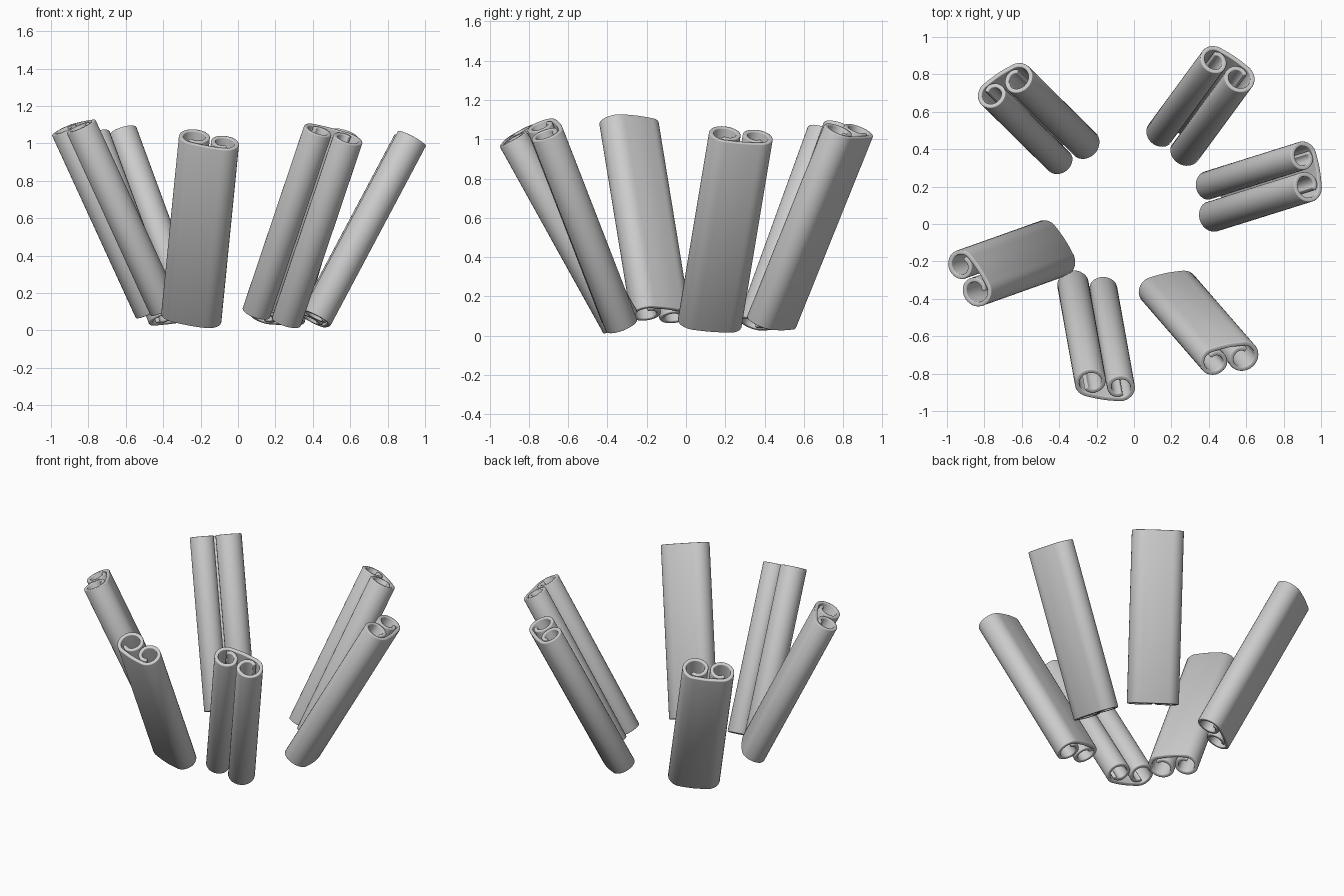
import bpy, bmesh, math
from mathutils import Vector, Matrix

cube = bpy.data.objects.get("Cube")
if cube:
    bpy.data.objects.remove(cube, do_unlink=True)

bark = bpy.data.materials.new("light_grey_bark")
bark.use_nodes = True
bark.diffuse_color = (0.6, 0.6, 0.6, 1)
bark.node_tree.nodes["Principled BSDF"].inputs["Base Color"].default_value = bark.diffuse_color

WALL = 0.024    # bark thickness
BACK = -0.07    # depth of the nearly flat back


def curl(radius, side):
    """Half of the scroll centreline, from the back round into the hook."""
    cx, cy = radius + WALL / 2, BACK + radius
    points = []
    for i in range(33):
        a = -90 + 390 * i / 32
        shrink = max(0, (a - 150) / 150)
        r = radius * (1 - 0.5 * shrink)
        points.append(Vector((side * (cx + r * math.cos(math.radians(a))) + 0.006,
                              cy + r * math.sin(math.radians(a)))))
    return points


# Double scroll cross-section: left curl, bulged back, right curl
left, right = curl(0.073, -1), curl(0.067, 1)
back = []
for i in range(1, 8):
    t = i / 8
    p = left[0].lerp(right[0], t)
    back.append(p - Vector((0, 0.005 * math.sin(math.pi * t))))
centreline = left[::-1] + back + right


def offset(points, distance):
    result = []
    for i, p in enumerate(points):
        tangent = (points[min(i + 1, len(points) - 1)] - points[max(i - 1, 0)]).normalized()
        result.append(p + Vector((-tangent.y, tangent.x)) * distance)
    return result


outline = offset(centreline, WALL / 2), offset(centreline, -WALL / 2)


def quill(name, bottom, top, across):
    """Extrude the scroll from bottom to top; across is its width direction in plan."""
    bottom, top = Vector(bottom), Vector(top)
    w = (top - bottom).normalized()
    u = Vector((*across, -(across[0] * w.x + across[1] * w.y) / w.z)).normalized()
    frame = Matrix((u, w.cross(u), w)).transposed().to_4x4()
    frame.translation = bottom
    length = (top - bottom).length

    bm = bmesh.new()
    rings = [[bm.verts.new((p.x, p.y, z)) for p in line]
             for line, z in ((outline[0], 0), (outline[1], 0),
                             (outline[1], length), (outline[0], length))]
    for a, b in zip(rings, rings[1:] + rings[:1]):
        for i in range(len(a) - 1):
            bm.faces.new((a[i], a[i + 1], b[i + 1], b[i]))
    for i in (0, -1):
        bm.faces.new([ring[i] for ring in rings])
    bmesh.ops.recalc_face_normals(bm, faces=bm.faces)
    # Softened rims
    rims = [e for e in bm.edges if e.calc_face_angle(0) > math.radians(60)]
    bmesh.ops.bevel(bm, geom=rims, offset=0.005, segments=2, profile=0.5, affect='EDGES')

    mesh = bpy.data.meshes.new(name)
    bm.to_mesh(mesh)
    bm.free()
    mesh.materials.append(bark)
    obj = bpy.data.objects.new(name, mesh)
    obj.matrix_world = frame
    bpy.context.collection.objects.link(obj)
    bpy.ops.object.select_all(action='DESELECT')
    obj.select_set(True)
    bpy.context.view_layer.objects.active = obj
    bpy.ops.object.shade_smooth_by_angle(angle=math.radians(50))


# Ring of six sticks leaning outward
quill("front_stick", (-0.25, -0.335, 0.065), (-0.155, -0.865, 1.02), (0.98, -0.15))
quill("left_stick", (0.41, 0.12, 0.06), (0.92, 0.28, 1.02), (-0.17, 0.98))
quill("back_left_stick", (0.21, 0.435, 0.065), (0.50, 0.83, 1.045), (-0.83, 0.56))
quill("front_left_stick", (0.18, -0.34, 0.07), (0.51, -0.72, 1.05), (-0.97, -0.2))
quill("back_right_stick", (-0.33, 0.385, 0.07), (-0.69, 0.74, 1.05), (-0.83, -0.56))
quill("right_stick", (-0.43, -0.13, 0.105), (-0.88, -0.29, 1.085), (-0.54, 0.84))
